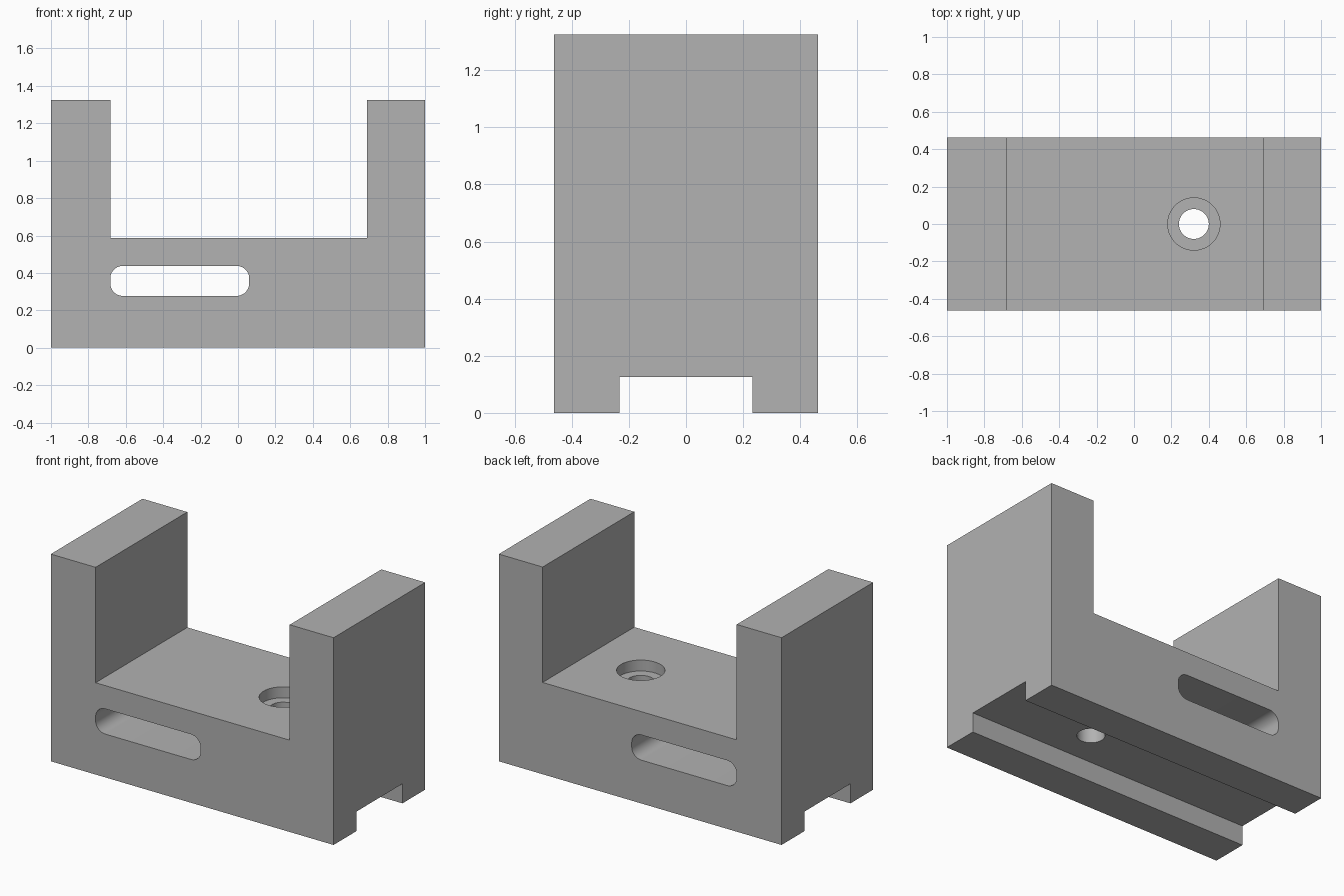
import bpy
import bmesh
from math import cos, sin, pi, radians
from mathutils import Vector

cube = bpy.data.objects.get("Cube")
if cube:
    bpy.data.objects.remove(cube, do_unlink=True)

HALF_DEPTH = 0.463
HEIGHT = 1.325

grey = bpy.data.materials.new("plain grey")
grey.use_nodes = True
colour = (0.445, 0.445, 0.445, 1)
grey.diffuse_color = colour
grey.node_tree.nodes["Principled BSDF"].inputs["Base Color"].default_value = colour


def extrude(name, points, vector):
    """Solid made by sweeping a closed flat outline along a vector."""
    bm = bmesh.new()
    face = bm.faces.new([bm.verts.new(p) for p in points])
    swept = bmesh.ops.extrude_face_region(bm, geom=[face])["geom"]
    verts = [v for v in swept if isinstance(v, bmesh.types.BMVert)]
    bmesh.ops.translate(bm, verts=verts, vec=Vector(vector))
    bmesh.ops.recalc_face_normals(bm, faces=bm.faces[:])
    mesh = bpy.data.meshes.new(name)
    bm.to_mesh(mesh)
    bm.free()
    obj = bpy.data.objects.new(name, mesh)
    bpy.context.collection.objects.link(obj)
    mesh.materials.append(grey)
    return obj


def arc(cx, cy, r, start, end, steps):
    angles = [start + (end - start) * i / steps for i in range(steps + 1)]
    return [(cx + r * cos(a), cy + r * sin(a)) for a in angles]


def cut(target, cutter):
    mod = target.modifiers.new(cutter.name, "BOOLEAN")
    mod.operation = "DIFFERENCE"
    mod.solver = "EXACT"
    mod.object = cutter
    bpy.context.view_layer.objects.active = target
    bpy.ops.object.modifier_apply(modifier=mod.name)
    bpy.data.objects.remove(cutter, do_unlink=True)


# U-shaped bracket body
left, right, floor = -0.683, 0.69, 0.587
outline = [(-1, 0), (1, 0), (1, HEIGHT), (right, HEIGHT), (right, floor),
           (left, floor), (left, HEIGHT), (-1, HEIGHT)]
body = extrude("bracket_body", [(x, -HALF_DEPTH, z) for x, z in outline],
               (0, 2 * HALF_DEPTH, 0))

# Channel along the underside
channel = [(-0.233, -0.1), (0.233, -0.1), (0.233, 0.125), (-0.233, 0.125)]
cut(body, extrude("channel_cutter", [(-1.1, y, z) for y, z in channel], (2.2, 0, 0)))

# Rounded slot from front to back
x0, x1, z0, z1, r = -0.683, 0.06, 0.277, 0.438, 0.068
corners = [(x1 - r, z1 - r), (x0 + r, z1 - r), (x0 + r, z0 + r), (x1 - r, z0 + r)]
slot = []
for i, (cx, cz) in enumerate(corners):
    slot += arc(cx, cz, r, i * pi / 2, (i + 1) * pi / 2, 10)
cut(body, extrude("slot_cutter", [(x, -0.6, z) for x, z in slot], (0, 1.2, 0)))

# Bolt hole with a counterbore in the floor
for name, radius, bottom in (("counterbore_cutter", 0.14, floor - 0.07),
                             ("bolt_hole_cutter", 0.08, -0.1)):
    ring = arc(0.32, 0, radius, 0, 2 * pi, 48)[:-1]
    cut(body, extrude(name, [(x, y, bottom) for x, y in ring], (0, 0, 0.8)))

bpy.ops.object.select_all(action="DESELECT")
body.select_set(True)
bpy.context.view_layer.objects.active = body
bpy.ops.object.shade_smooth_by_angle(angle=radians(30))
